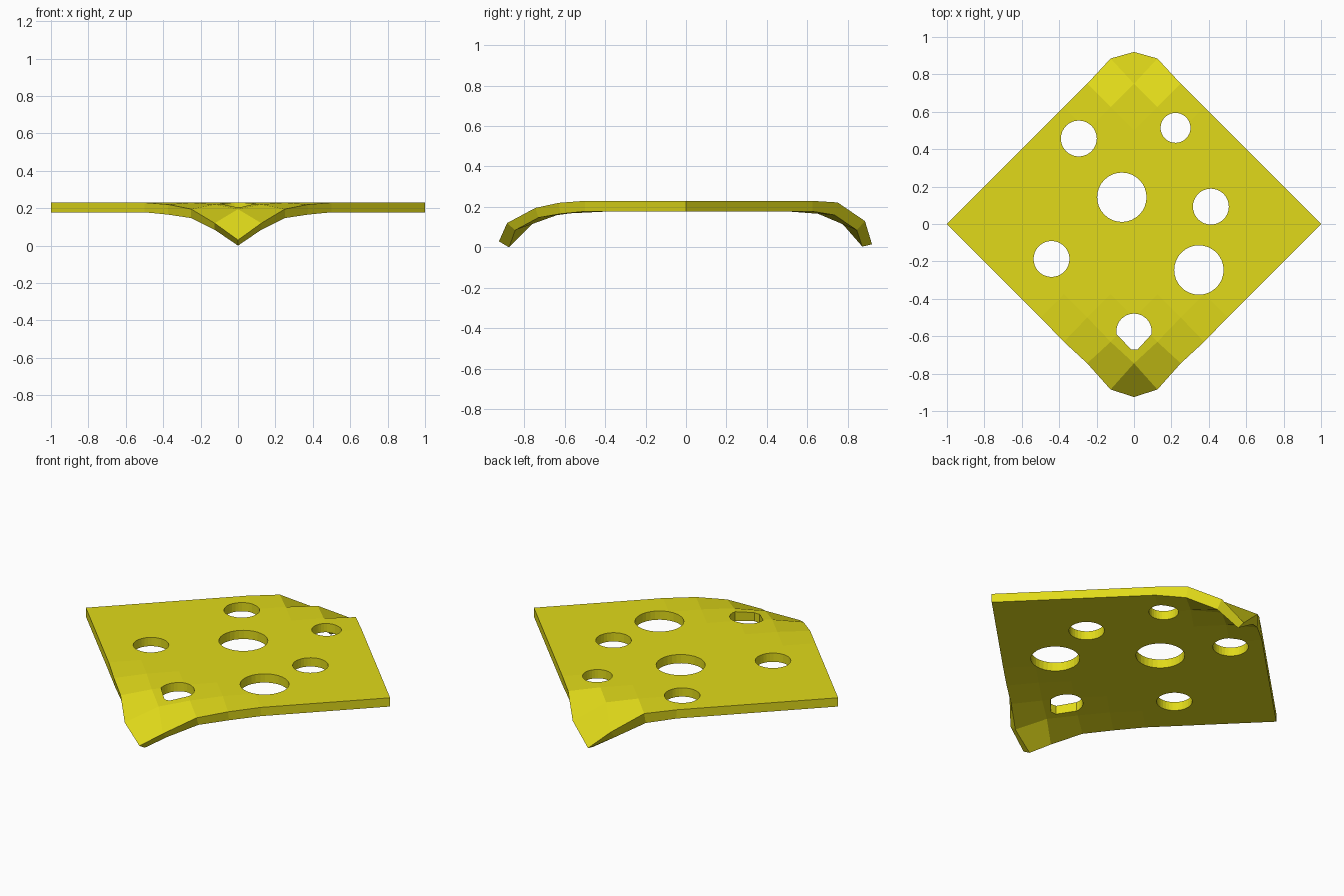
import bpy, bmesh, math

if "Cube" in bpy.data.objects:
    bpy.data.objects.remove(bpy.data.objects["Cube"])

N = 8                    # grid cells along each edge of the slice
TOP, BOTTOM = 0.23, 0.178

# Drooping rows, indexed by distance from the corner: (|y|, z) for top and bottom
FRONT = {3: ((0.630, 0.220), (0.620, 0.166)),
         2: ((0.745, 0.195), (0.730, 0.147)),
         1: ((0.885, 0.120), (0.845, 0.085)),
         0: ((0.925, 0.030), (0.875, 0.000))}
BACK = {2: ((0.750, 0.222), (0.735, 0.160)),
        1: ((0.885, 0.130), (0.845, 0.085)),
        0: ((0.920, 0.015), (0.872, 0.004))}


def grid_point(i, j, side):
    x, y = (i - j) / N, (i + j) / N - 1
    z = BOTTOM if side else TOP
    if i + j in FRONT:
        ay, z = FRONT[i + j][side]
        y = -ay
    elif 2 * N - i - j in BACK:
        y, z = BACK[2 * N - i - j][side]
    return x, y, z


def add_object(name, bm):
    bmesh.ops.recalc_face_normals(bm, faces=bm.faces)
    mesh = bpy.data.meshes.new(name)
    bm.to_mesh(mesh)
    bm.free()
    obj = bpy.data.objects.new(name, mesh)
    bpy.context.collection.objects.link(obj)
    return obj


# Slice: two grids joined by an edge wall
bm = bmesh.new()
layers = [[[bm.verts.new(grid_point(i, j, s)) for j in range(N + 1)]
           for i in range(N + 1)] for s in (0, 1)]
for g in layers:
    for i in range(N):
        for j in range(N):
            bm.faces.new((g[i][j], g[i + 1][j], g[i + 1][j + 1], g[i][j + 1]))
rim = ([(i, 0) for i in range(N)] + [(N, j) for j in range(N)] +
       [(i, N) for i in range(N, 0, -1)] + [(0, j) for j in range(N, 0, -1)])
for (a, b), (c, d) in zip(rim, rim[1:] + rim[:1]):
    t, u = layers
    bm.faces.new((t[a][b], t[c][d], u[c][d], u[a][b]))
cheese = add_object("cheese_slice", bm)


# Hole cutters: upright prisms
def circle(x, y, r, n=32):
    return [(x + r * math.cos(2 * math.pi * k / n),
             y + r * math.sin(2 * math.pi * k / n)) for k in range(n)]


def prism(bm, pts):
    low = [bm.verts.new((x, y, -0.2)) for x, y in pts]
    high = [bm.verts.new((x, y, 0.5)) for x, y in pts]
    bm.faces.new(low[::-1])
    bm.faces.new(high)
    for k in range(len(pts)):
        m = (k + 1) % len(pts)
        bm.faces.new((low[k], low[m], high[m], high[k]))


bm = bmesh.new()
for x, y, r in [(-0.295, 0.457, 0.096), (0.222, 0.514, 0.08),
                (-0.065, 0.143, 0.132), (0.411, 0.093, 0.096),
                (-0.441, -0.187, 0.096), (0.347, -0.246, 0.132)]:
    prism(bm, circle(x, y, r))
# Front hole is pinched where the corner bends
pinched = [p for p in circle(0, -0.573, 0.094) if p[1] > -0.595]
upper = sorted(pinched, key=lambda p: math.atan2(p[1] + 0.63, p[0]))
prism(bm, upper + [(-0.015, -0.67), (0.02, -0.67)])
cutter = add_object("hole_cutter", bm)
cutter.hide_render = True
cutter.hide_set(True)

mod = cheese.modifiers.new("holes", 'BOOLEAN')
mod.operation = 'DIFFERENCE'
mod.solver = 'EXACT'
mod.object = cutter

mat = bpy.data.materials.new("cheese_yellow")
mat.diffuse_color = (0.75, 0.70, 0.01, 1)
mat.use_nodes = True
mat.node_tree.nodes["Principled BSDF"].inputs["Base Color"].default_value = mat.diffuse_color
cheese.data.materials.append(mat)
